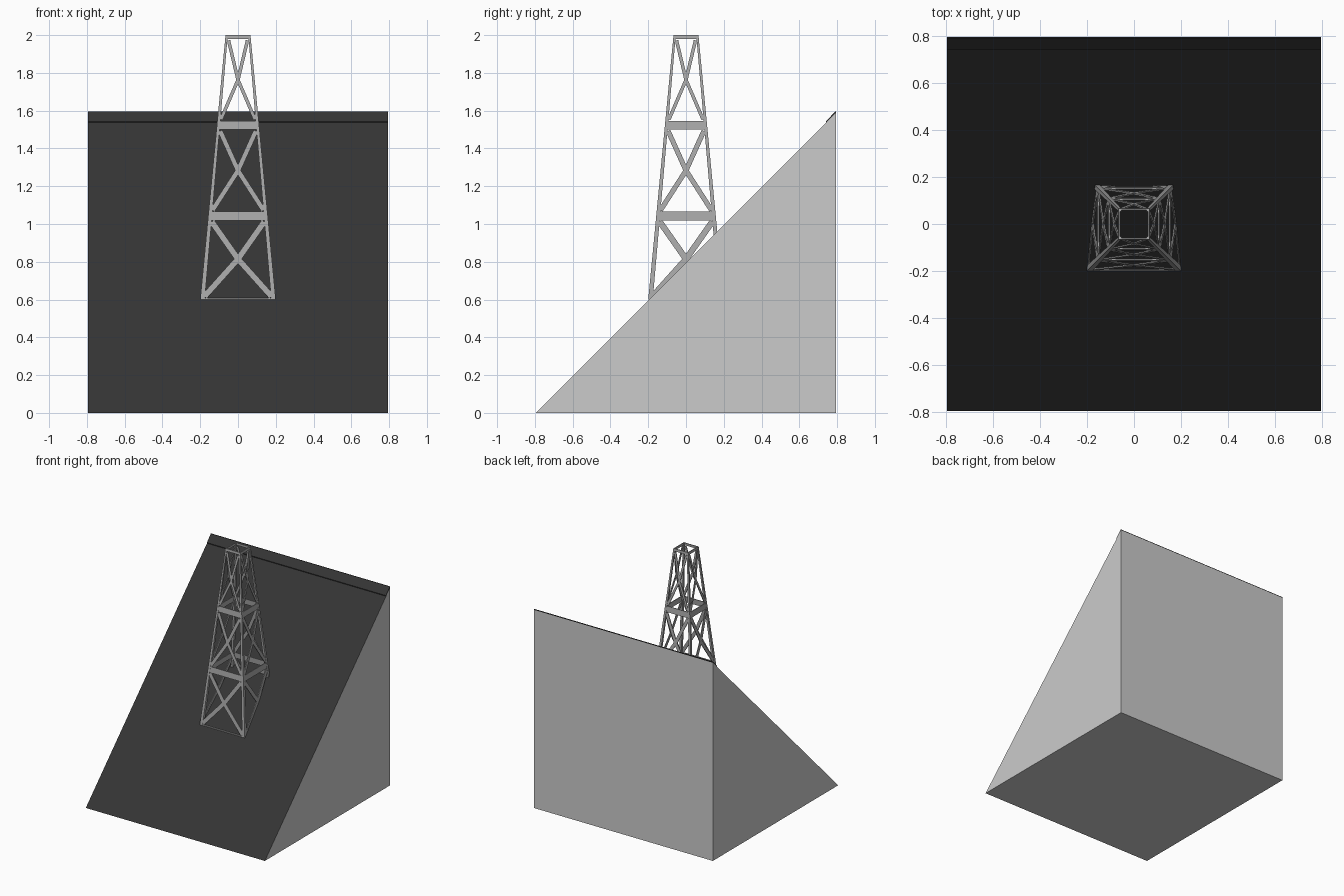
import bpy, bmesh
from mathutils import Matrix, Vector

if "Cube" in bpy.data.objects:
    bpy.data.objects.remove(bpy.data.objects["Cube"])

H = 0.795                 # half size of the wedge
Z0, Z1 = 0.6, 2.0         # tower bottom and top


def material(name, v):
    m = bpy.data.materials.new(name)
    m.diffuse_color = (v, v, v, 1)
    m.use_nodes = True
    m.node_tree.nodes["Principled BSDF"].inputs["Base Color"].default_value = m.diffuse_color
    return m


pale = material("pale_grey", 0.8)
dark = material("dark_grey", 0.035)
steel = material("steel_grey", 0.4)


def prism(bm, a, b):
    """Closed solid between two matching outlines."""
    va = [bm.verts.new(p) for p in a]
    vb = [bm.verts.new(p) for p in b]
    n = len(a)
    bm.faces.new(va)
    bm.faces.new(vb[::-1])
    for i in range(n):
        j = (i + 1) % n
        bm.faces.new((va[i], vb[i], vb[j], va[j]))


def finish(bm, name, *mats):
    bmesh.ops.recalc_face_normals(bm, faces=bm.faces)
    me = bpy.data.meshes.new(name)
    for m in mats:
        me.materials.append(m)
    if len(mats) > 1:     # the sloping face takes the second material
        for f in bm.faces:
            f.normal_update()
            if f.normal.z > 0.1:
                f.material_index = 1
    bm.to_mesh(me)
    bm.free()
    ob = bpy.data.objects.new(name, me)
    bpy.context.collection.objects.link(ob)
    return ob


def side_profile(name, pts, *mats):
    bm = bmesh.new()
    prism(bm, [(-H, y, z) for y, z in pts], [(H, y, z) for y, z in pts])
    return finish(bm, name, *mats)


# Sloping base and the thin cap along its upper edge
side_profile("wedge_base", [(-H, 0), (H, 0), (H, 2 * H)], pale, dark)
side_profile("ridge_cap", [(0.742, 1.537), (0.741, 1.543), (0.79, 1.596), (H, 1.596), (H, 1.59)], dark)


def half_width(z):
    return 0.2 + (0.066 - 0.2) * (z - Z0) / (Z1 - Z0)


TURNS = [Matrix.Rotation(i * 1.5707963, 3, 'Z') for i in range(4)]


def plates(name, quads):
    """Thin flat plates lying in each of the four tapering tower sides."""
    bm = bmesh.new()
    for r in TURNS:
        for q in quads:
            a, b = ([r @ Vector((u, d - half_width(z), z)) for u, z in q]
                    for d in (0.001, 0.007))
            prism(bm, a, b)
    finish(bm, name, steel)


# Corner legs
bm = bmesh.new()
for r in TURNS:
    rings = []
    for z, t in ((Z0, 0.024), (Z1, 0.012)):
        o = half_width(z)
        i = o - t
        rings.append([r @ Vector((x, y, z)) for x, y in
                      ((-o, -o), (-i, -o), (-i, -i), (-o, -i))])
    prism(bm, *rings)
finish(bm, "tower_legs", steel)


# Horizontal bands
def band(lo, hi):
    a, b = half_width(lo) - 0.002, half_width(hi) - 0.002
    return [(-a, lo), (a, lo), (b, hi), (-b, hi)]


bands = [(Z0, 0.607), (1.019, 1.066), (1.50, 1.546), (1.98, Z1)]
plates("horizontal_bands", [band(*b) for b in bands])


# Cross braces: four arms meeting at the middle of each panel
def arm(u, z, zc, w):
    d = Vector((-u, zc - z)).normalized()
    n = Vector((-d.y, d.x)) * w / 2
    p = Vector((u, z)) + d * 0.008
    c = Vector((0, zc)) + d * w * 0.3
    return [tuple(p + n), tuple(c + n), tuple(c - n), tuple(p - n)]


braces = []
for (_, lo), (hi, _), w in zip(bands, bands[1:], (0.032, 0.026, 0.018)):
    lo = Z0 + 0.01 if lo < 0.7 else lo
    zc = (lo + hi) / 2
    for s in (-1, 1):
        for z in (lo, hi):
            braces.append(arm(s * (half_width(z) - 0.016), z, zc, w))
plates("cross_braces", braces)
